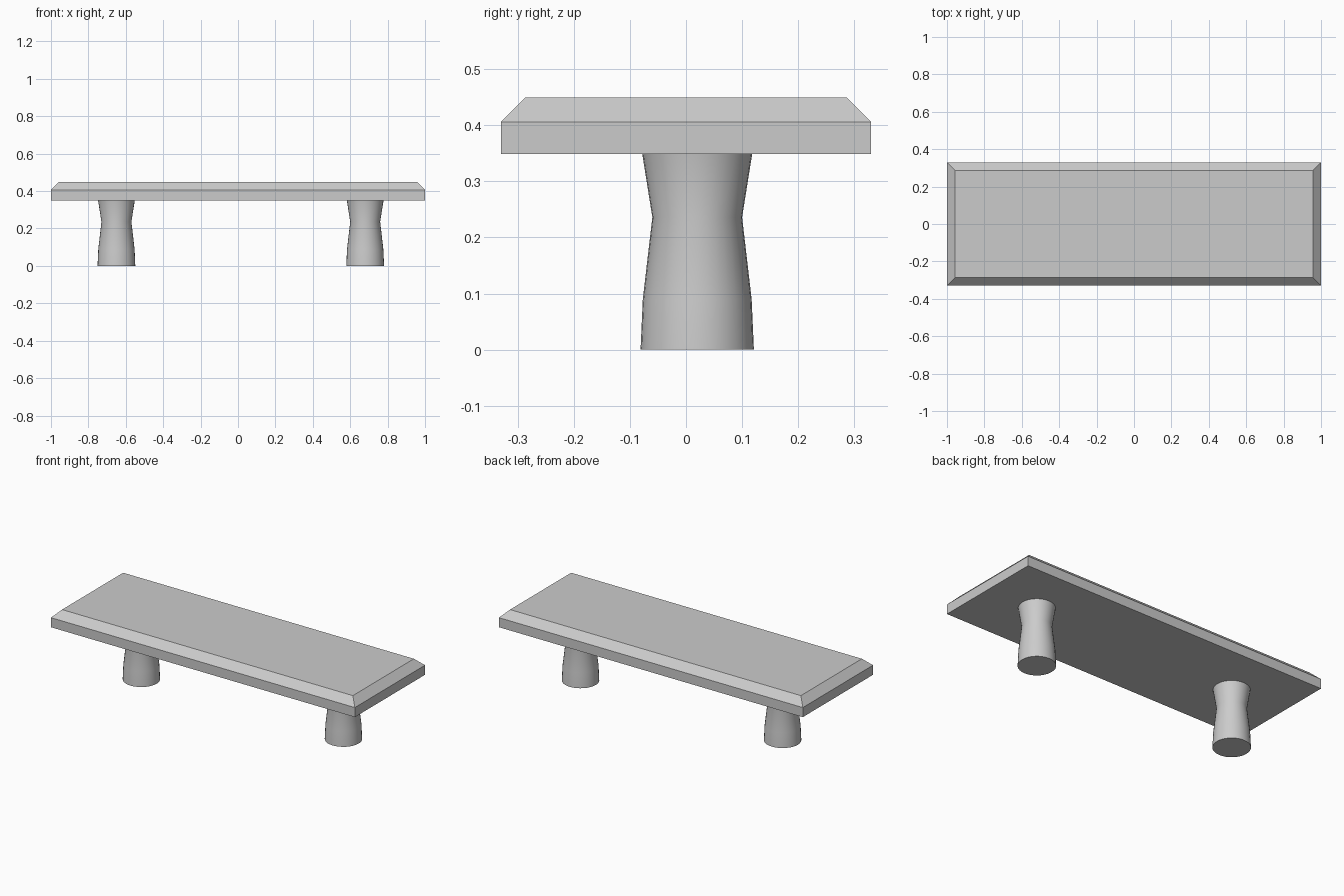
import bpy
import bmesh
import math

cube = bpy.data.objects.get("Cube")
if cube:
    bpy.data.objects.remove(cube)

stone = bpy.data.materials.new("light grey stone")
stone.use_nodes = True
colour = (0.6, 0.6, 0.6, 1)
stone.diffuse_color = colour
stone.node_tree.nodes["Principled BSDF"].inputs["Base Color"].default_value = colour


def add_object(name, bm):
    bmesh.ops.recalc_face_normals(bm, faces=bm.faces)
    mesh = bpy.data.meshes.new(name)
    bm.to_mesh(mesh)
    bm.free()
    mesh.materials.append(stone)
    obj = bpy.data.objects.new(name, mesh)
    bpy.context.collection.objects.link(obj)
    return obj


def loft(rings):
    """Skin a stack of closed rings and cap both ends."""
    bm = bmesh.new()
    loops = [[bm.verts.new(p) for p in ring] for ring in rings]
    n = len(loops[0])
    for low, high in zip(loops, loops[1:]):
        for i in range(n):
            j = (i + 1) % n
            bm.faces.new((low[i], low[j], high[j], high[i]))
    bm.faces.new(loops[0][::-1])
    bm.faces.new(loops[-1])
    return bm


# Seat slab with a chamfered upper rim
def rectangle(inset, z):
    x, y = 1 - inset, 0.33 - inset
    return [(-x, -y, z), (x, -y, z), (x, y, z), (-x, y, z)]


add_object("seat", loft([rectangle(0, 0.349), rectangle(0, 0.406), rectangle(0.043, 0.449)]))


# Waisted round legs
def circle(radius, z, sides=32):
    angles = [math.tau * i / sides for i in range(sides)]
    return [(radius * math.cos(a), radius * math.sin(a), z) for a in angles]


leg_profile = [(0.101, 0), (0.097, 0.09), (0.08, 0.236), (0.098, 0.349)]
for name, x in (("left_leg", 0.68), ("right_leg", -0.65)):
    leg = add_object(name, loft([circle(r, z) for r, z in leg_profile]))
    leg.location = (x, 0.02, 0)
    bpy.ops.object.select_all(action="DESELECT")
    leg.select_set(True)
    bpy.context.view_layer.objects.active = leg
    bpy.ops.object.shade_smooth_by_angle(angle=math.radians(40))
